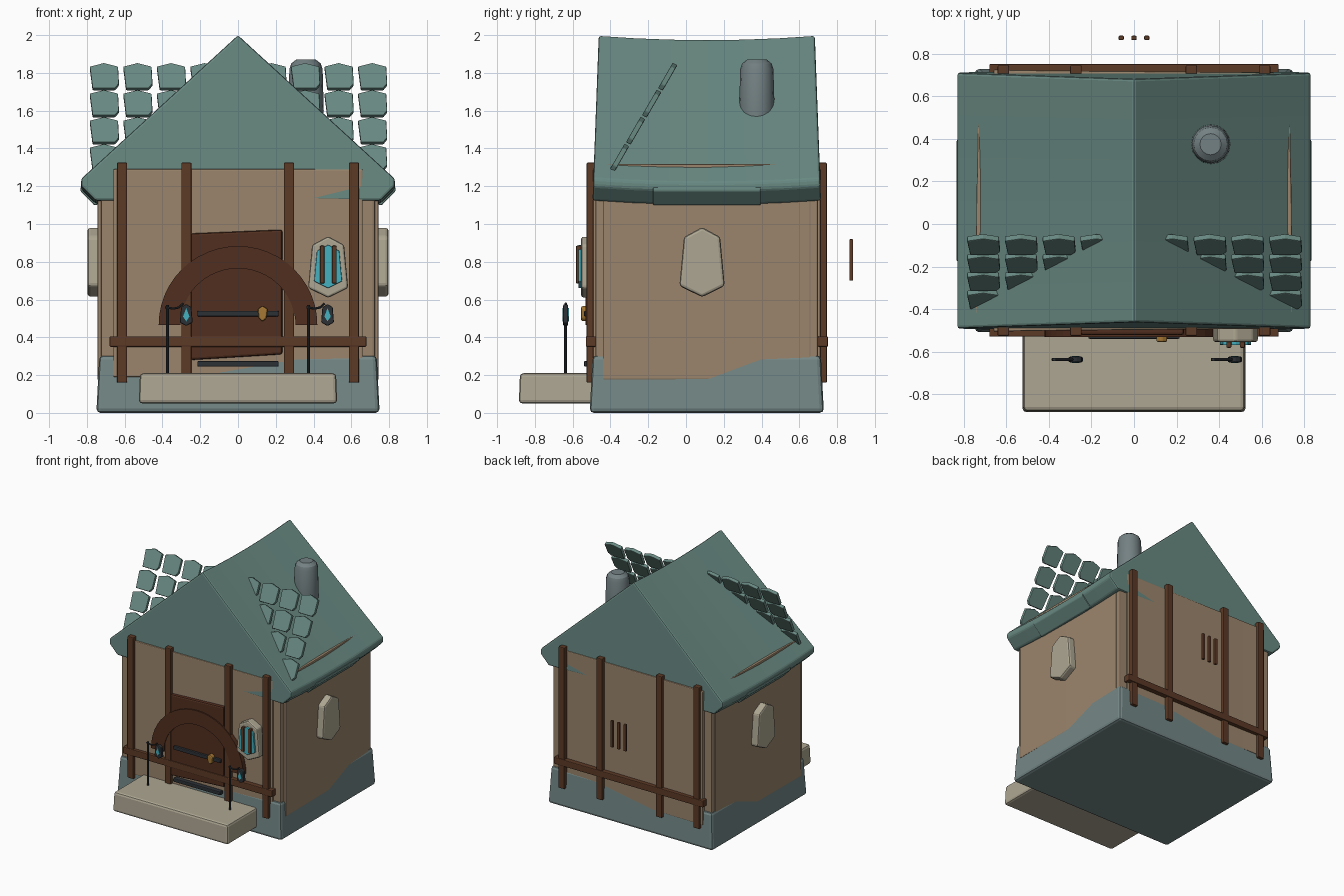
import bpy, bmesh
from math import sin, cos, pi, radians
from mathutils import Vector, Matrix

if "Cube" in bpy.data.objects:
    bpy.data.objects.remove(bpy.data.objects["Cube"])

# Materials
def mat(name, r, g, b):
    m = bpy.data.materials.new(name)
    m.diffuse_color = tuple((c / 255) ** 2.2 for c in (r, g, b)) + (1,)
    m.use_nodes = True
    m.node_tree.nodes["Principled BSDF"].inputs["Base Color"].default_value = m.diffuse_color
    return m

TEAL = mat("roof_teal", 104, 135, 128)
STONE = mat("stone_grey", 116, 135, 134)
PLASTER = mat("plaster_tan", 154, 132, 108)
WOOD = mat("dark_wood", 92, 60, 42)
DOOR = mat("door_wood", 82, 50, 36)
CREAM = mat("cream_stone", 172, 165, 145)
IRON = mat("iron", 48, 52, 56)
GLASS = mat("glow_glass", 70, 175, 190)
GOLD = mat("brass", 165, 120, 55)
PIPE = mat("chimney_grey", 115, 128, 130)

# Skin a list of point rings, cap both ends, bevel the hard edges
def loft(name, rings, m, bevel=0.0):
    bm = bmesh.new()
    vs = [[bm.verts.new(p) for p in ring] for ring in rings]
    n = len(vs[0])
    for a, b in zip(vs, vs[1:]):
        for i in range(n):
            bm.faces.new((a[i], a[(i + 1) % n], b[(i + 1) % n], b[i]))
    bm.faces.new(vs[0])
    bm.faces.new(vs[-1][::-1])
    bmesh.ops.recalc_face_normals(bm, faces=bm.faces)
    me = bpy.data.meshes.new(name)
    bm.to_mesh(me)
    bm.free()
    me.materials.append(m)
    ob = bpy.data.objects.new(name, me)
    bpy.context.collection.objects.link(ob)
    if bevel:
        mod = ob.modifiers.new("bevel", 'BEVEL')
        mod.width, mod.segments, mod.limit_method = bevel, 2, 'ANGLE'
        mod.angle_limit = radians(35)
    return ob

# Box from ranges, optionally tapered towards the top
def box(name, x0, x1, y0, y1, z0, z1, m, bevel=0.006, taper=0.0):
    def ring(z, t):
        return [(x0 + t, y0 + t, z), (x1 - t, y0 + t, z), (x1 - t, y1 - t, z), (x0 + t, y1 - t, z)]
    return loft(name, [ring(z0, 0), ring(z1, taper)], m, bevel)

# XZ profile extruded along y
def plate(name, pts, y0, y1, m, bevel=0.006, inset=1.0):
    cx = sum(p[0] for p in pts) / len(pts)
    cz = sum(p[1] for p in pts) / len(pts)
    front = [(cx + (x - cx) * inset, y0, cz + (z - cz) * inset) for x, z in pts]
    return loft(name, [front, [(x, y1, z) for x, z in pts]], m, bevel)

# Round rod along a path of points
def rod(name, pts, r, m, n=8):
    pts = [Vector(p) for p in pts]
    rings = []
    for i, p in enumerate(pts):
        d = (pts[min(i + 1, len(pts) - 1)] - pts[max(i - 1, 0)]).normalized()
        q = d.to_track_quat('Z', 'Y')
        rings.append([p + q @ Vector((r * cos(2 * pi * k / n), r * sin(2 * pi * k / n), 0)) for k in range(n)])
    return loft(name, rings, m)

# Window outline: tall hexagon with a pointed top and bottom
def hexagon(x, z, w, h):
    return [(x, z + h), (x + w * .8, z + h * .72), (x + w, z - h * .68), (x, z - h),
            (x - w, z - h * .68), (x - w * .8, z + h * .72)]

# Foundation and front step
box("foundation", -.75, .75, -.51, .73, 0, .305, STONE, .022, .016)
box("front_step", -.525, .525, -.885, -.45, .05, .21, CREAM, .018, .006)

# Walls: core plus slightly skewed plaster panels
box("wall_core", -.725, .725, -.48, .7, .1, 1.2, PLASTER, .012)
for s, side in ((-1, "left"), (1, "right")):
    def side_ring(z):
        return [(s * .66, -.44, z), (s * .744, -.44, z), (s * .741, .1, z), (s * .73, .66, z), (s * .66, .66, z)]
    loft(side + "_wall_panel", [side_ring(.175), side_ring(1.318)], PLASTER, .006)
for s, side in ((-1, "front"), (1, "back")):
    def face_ring(z):
        return [(-.66, .11 + s * .55, z), (-.66, .11 + s * .616, z), (-.45, .11 + s * .612, z),
                (.66, .11 + s * .602, z), (.66, .11 + s * .55, z)]
    loft(side + "_wall_panel", [face_ring(.19), face_ring(1.29)], PLASTER, .006)

# Roof: solid sagging prism whose gable ends lean inwards
prof = [(0, 2.0), (.83, 1.24), (.83, 1.2), (.755, 1.125), (-.755, 1.125), (-.83, 1.2), (-.83, 1.24)]
rings = []
for k in range(7):
    t = k / 3 - 1
    rings.append([(x, .11 + t * (.602 - .03 * (z - 1.2) / .8), z - .022 * (1 - t * t)) for x, z in prof])
loft("roof", rings, TEAL, .012)
for s, side in ((-1, "left"), (1, "right")):
    loft(side + "_eave_trim", [[(s * x, y, z) for x, z in ((.745, 1.1), (.762, 1.1), (.834, 1.175), (.834, 1.195), (.745, 1.19))]
                               for y in (-.175, .395)], TEAL, .006)

# Shingles: tilted rows of six-sided tiles running through the roof
tile = [(-.06, -.073), (.06, -.073), (.08, -.045), (.075, .06), (.0, .082), (-.075, .06)]
tilt = radians(30)
for row in range(4):
    for col in range(-4, 5):
        ob = plate("shingle", tile, -.014, .014, TEAL, .005)
        ob.matrix_world = Matrix.Translation((col * .1775, -.354 + row * .085, 1.347 + row * .143)) @ Matrix.Rotation(-tilt, 4, 'X')

# Chimney
rings = [[(.36 + r * cos(2 * pi * k / 16), .375 + r * sin(2 * pi * k / 16), z) for k in range(16)]
         for r, z in ((.085, 1.42), (.094, 1.6), (.088, 1.82), (.078, 1.85), (.05, 1.872))]
loft("chimney", rings, PIPE)
bpy.context.view_layer.objects.active = bpy.data.objects["chimney"]
bpy.data.objects["chimney"].select_set(True)
bpy.ops.object.shade_smooth_by_angle()

# Timber framing, front and back
for side, y0, y1, b0, b1 in (("front", -.526, -.48, -.53, -.475), ("back", .7, .746, .698, .752)):
    for x in (-.614, -.273, .27, .614):
        box(side + "_post", x - .027, x + .027, y0, y1, .16, 1.325, WOOD)
    box(side + "_beam", -.68, .68, b0, b1, .35, .405, WOOD)

# Door with arch, straps and knob
plate("door", [(-.25, .28), (.235, .31), (.235, .97), (-.25, .95)], -.522, -.46, DOOR, .012)
arc = [pi * i / 24 for i in range(25)]
arch = [(.42 * cos(a), .465 + .418 * sin(a)) for a in arc] + [(.305 * cos(a), .465 + .3 * sin(a)) for a in arc[::-1]]
plate("door_arch", arch, -.532, -.49, DOOR, 0)
for z in (.26, .525):
    box("door_strap", -.215, .215, -.54, -.5, z - .015, z + .015, IRON)
plate("door_knob", [(.105, .55), (.13, .567), (.157, .55), (.15, .5), (.13, .483), (.11, .5)], -.555, -.52, GOLD, .008)

# Front window
plate("window_frame", hexagon(.477, .772, .106, .163), -.555, -.48, CREAM, .012)
plate("window_glass", hexagon(.477, .775, .074, .115), -.57, -.53, GLASS, .004)
for x in (.446, .51):
    box("window_bar", x - .012, x + .012, -.582, -.55, .685, .885, WOOD, .005)

# Side windows
for s, side in ((-1, "left"), (1, "right")):
    ob = plate(side + "_window", hexagon(.085, .798, .12, .185), -.797, -.70, CREAM, .015)
    ob.matrix_world = (Matrix.Identity(4) if s > 0 else Matrix.Scale(-1, 4, (1, 0, 0))) @ \
        Matrix(((0, -1, 0, 0), (1, 0, 0, 0), (0, 0, 1, 0), (0, 0, 0, 1)))

# Loose bars behind the back wall
for x in (-.06, 0, .06):
    box("back_window_bar", x - .012, x + .012, .865, .885, .7, .92, WOOD, .004)

# Lantern poles
for s in (-1, 1):
    px, lx = s * .374, s * .374 + .1
    rod("lantern_pole", [(px, -.637, .2), (px, -.637, .57)], .008, IRON)
    rod("lantern_arm", [(px - .012, -.637, .56), (px + .03, -.637, .552), (px + .06, -.637, .558), (px + .085, -.637, .58)], .006, IRON)
    plate("lantern_case", hexagon(lx, .518, .034, .058), -.65, -.624, IRON, .006)
    plate("lantern_glass", [(lx, .555), (lx + .017, .51), (lx, .485), (lx - .017, .51)], -.654, -.62, GLASS, 0)
